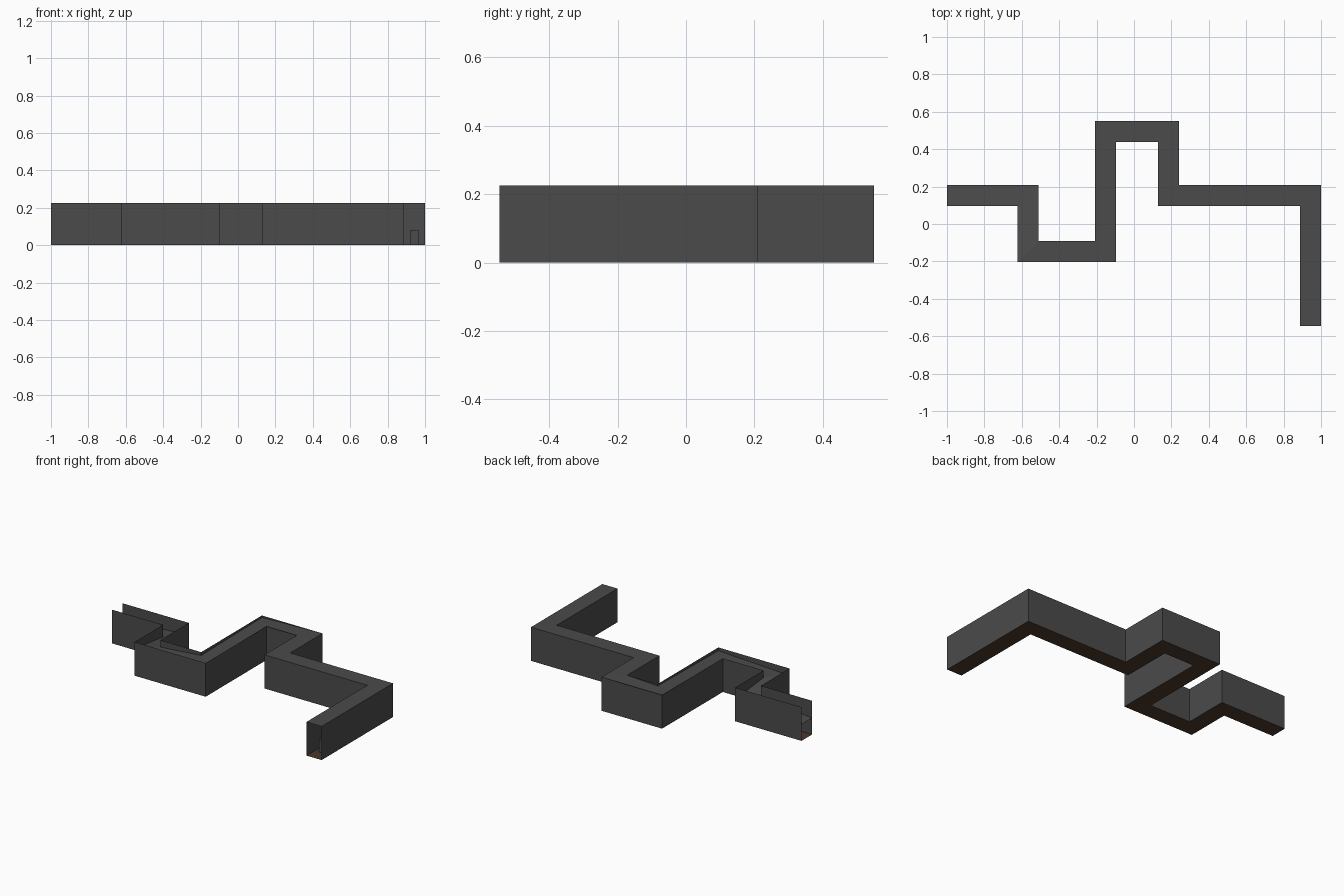
import bpy

if "Cube" in bpy.data.objects:
    bpy.data.objects.remove(bpy.data.objects["Cube"])

H = 0.225      # wall height
W = 0.056      # half width of the passage

# centre line of the passage with roof height at each bend
PATH = [(-1.0, 0.153, 0.11), (-0.566, 0.153, 0.145), (-0.566, -0.148, 0.178),
        (-0.152, -0.148, 0.203), (-0.152, 0.494, 0.212), (0.184, 0.494, H),
        (0.184, 0.153, H), (0.944, 0.153, H), (0.944, -0.545, H)]


def material(name, color):
    m = bpy.data.materials.new(name)
    m.diffuse_color = (*color, 1)
    m.use_nodes = True
    m.node_tree.nodes["Principled BSDF"].inputs["Base Color"].default_value = m.diffuse_color
    return m


def mesh(name, verts, faces, mat):
    me = bpy.data.meshes.new(name)
    me.from_pydata(verts, [], faces)
    me.materials.append(mat)
    ob = bpy.data.objects.new(name, me)
    bpy.context.collection.objects.link(ob)
    return ob


def direction(a, b):
    dx, dy = b[0] - a[0], b[1] - a[1]
    n = (dx * dx + dy * dy) ** 0.5
    return dx / n, dy / n


def offset(side):
    """Mitred parallel of the right-angled path."""
    out = []
    dirs = [direction(a, b) for a, b in zip(PATH, PATH[1:])]
    for i, p in enumerate(PATH):
        near = {dirs[max(i - 1, 0)], dirs[min(i, len(dirs) - 1)]}
        ox = sum(-d[1] for d in near) * W * side
        oy = sum(d[0] for d in near) * W * side
        out.append((p[0] + ox, p[1] + oy))
    return out


def ribbon(name, a, b, mat):
    n = len(a)
    return mesh(name, a + b, [(i, i + 1, n + i + 1, n + i) for i in range(n - 1)], mat)


grey = material("dark_grey", (0.07, 0.07, 0.07))
brown = material("dark_brown", (0.07, 0.04, 0.025))
left, right = offset(1), offset(-1)


def at(line, z):
    return [(x, y, z) for x, y in line]


def roofline(line):
    return [(x, y, p[2]) for (x, y), p in zip(line, PATH)]


# thin side walls
ribbon("left_wall", at(left, H), at(left, 0), grey)
ribbon("right_wall", at(right, 0), at(right, H), grey)
# floor, and roof rising to the wall tops
ribbon("floor", at(left, 0), at(right, 0), brown)
ribbon("roof", roofline(right), roofline(left), grey)

# small block inside the front mouth
bpy.ops.mesh.primitive_cube_add(size=1, location=(0.943, -0.44, 0.04))
block = bpy.context.object
block.name = "inner_block"
block.scale = (0.046, 0.04, 0.08)
block.data.materials.append(grey)
